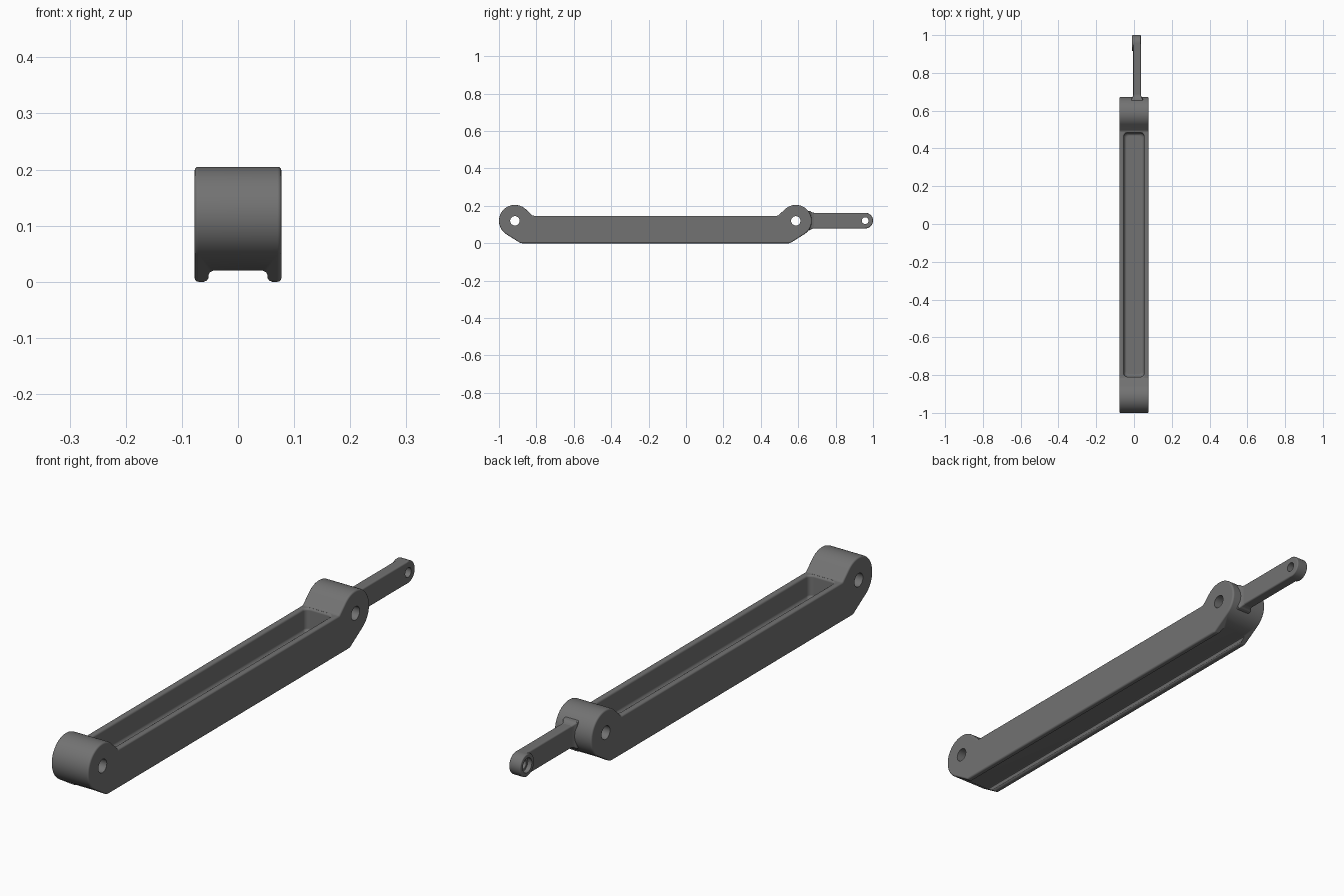
import bpy, bmesh
from math import sin, cos, pi, atan2, acos, hypot, radians

if "Cube" in bpy.data.objects:
    bpy.data.objects.remove(bpy.data.objects["Cube"])

MID = -0.164   # y of the middle of the main link

dark = bpy.data.materials.new("dark_grey")
dark.diffuse_color = (0.17, 0.17, 0.17, 1)
dark.use_nodes = True
dark.node_tree.nodes["Principled BSDF"].inputs["Base Color"].default_value = dark.diffuse_color


def loft(name, rings):
    """Skin a list of equal-length closed rings and cap both ends."""
    bm = bmesh.new()
    loops = [[bm.verts.new(p) for p in ring] for ring in rings]
    n = len(loops[0])
    for a, b in zip(loops, loops[1:]):
        for i in range(n):
            j = (i + 1) % n
            bm.faces.new((a[i], a[j], b[j], b[i]))
    bm.faces.new(loops[0][::-1])
    bm.faces.new(loops[-1])
    bmesh.ops.recalc_face_normals(bm, faces=bm.faces)
    me = bpy.data.meshes.new(name)
    bm.to_mesh(me)
    bm.free()
    me.materials.append(dark)
    ob = bpy.data.objects.new(name, me)
    bpy.context.collection.objects.link(ob)
    return ob


def extrude_x(name, profile, x0, x1):
    return loft(name, [[(x, y, z) for y, z in profile] for x in (x0, x1)])


def arc(cy, cz, r, a0, a1, n):
    return [(cy + r * cos(a0 + (a1 - a0) * i / n),
             cz + r * sin(a0 + (a1 - a0) * i / n)) for i in range(n + 1)]


def disc(name, y, z, r, x0, x1, n=48):
    return extrude_x(name, arc(y, z, r, 0, 2 * pi, n)[:-1], x0, x1)


def rounded_rect(cx, cy, hx, hy, r, n=6):
    pts = []
    for k, (sx, sy) in enumerate(((1, 1), (-1, 1), (-1, -1), (1, -1))):
        pts += arc(cx + sx * (hx - r), cy + sy * (hy - r), r,
                   k * pi / 2, (k + 1) * pi / 2, n)
    return pts


def finish(ob, bevel, cutters):
    """Round the edges, subtract the cutters, shade smooth."""
    bpy.ops.object.select_all(action='DESELECT')
    bpy.context.view_layer.objects.active = ob
    ob.select_set(True)
    if bevel:
        m = ob.modifiers.new("round", 'BEVEL')
        m.width, m.segments, m.angle_limit = bevel, 3, radians(25)
        bpy.ops.object.modifier_apply(modifier=m.name)
    for c in cutters:
        c.hide_render = True
        m = ob.modifiers.new("cut", 'BOOLEAN')
        m.operation, m.solver, m.object = 'DIFFERENCE', 'EXACT', c
        bpy.ops.object.modifier_apply(modifier=m.name)
    bpy.ops.object.shade_smooth_by_angle(angle=radians(35))
    # keep the big flat faces evenly shaded
    m = ob.modifiers.new("flat_faces", 'WEIGHTED_NORMAL')
    m.keep_sharp = True
    bpy.ops.object.modifier_apply(modifier=m.name)


# Main link: half profile with a round end boss, mirrored about the middle
BY, BZ, BR = 0.751, 0.12, 0.085


def tangent_angle(y, z, side):
    dy, dz = y - BY, z - BZ
    return atan2(dz, dy) + side * acos(BR / hypot(dy, dz))


low, high = (0.72, 0.0), (0.656, 0.147)
half = [low] + arc(BY, BZ, BR, tangent_angle(*low, 1),
                   tangent_angle(*high, -1), 36) + [high]
profile = [(MID + y, z) for y, z in half] + [(MID - y, z) for y, z in half[::-1]]
link = extrude_x("link_body", profile, -0.0775, 0.0775)

# Top pocket with filleted floor and softened rim
pocket = loft("pocket_cutter", [
    [(x, y, z) for x, y in rounded_rect(0, MID, 0.053 - d, 0.645 - d, 0.018)]
    for z, d in ((0.060, 0.014), (0.061, 0.009), (0.064, 0.005), (0.068, 0.002),
                 (0.073, 0), (0.139, 0), (0.144, -0.002), (0.147, -0.006),
                 (0.165, -0.006))])

# Shallow channel along the underside
side = [(0.068, -0.01), (0.061, 0.0), (0.056, 0.002), (0.053, 0.006),
        (0.053, 0.011), (0.050, 0.017), (0.044, 0.020)]
section = side + [(-x, z) for x, z in side[::-1]]
channel = loft("channel_cutter", [[(x, y, z) for x, z in section] for y in (-1.1, 0.8)])

holes = [disc("pin_hole_cutter", MID + s * BY, BZ, 0.025, -0.2, 0.2) for s in (-1, 1)]
finish(link, 0.007, [pocket, channel] + holes)

# Tail arm, its end eye and the flared neck that joins it to the link
EY, EZ, ER = 0.958, 0.121, 0.042
arm = extrude_x("tail_arm", [(0.635, EZ - ER)] + arc(EY, EZ, ER, -pi / 2, pi / 2, 24)
                + [(0.635, EZ + ER)], -0.004, 0.037)
eye = disc("tail_eye", EY, EZ, ER, -0.011, 0.0365)
neck = loft("tail_neck", [
    [(x, y, z) for x, z in rounded_rect(0.0165, EZ, 0.0205 + d, ER + d, 0.006)]
    for y, d in ((0.635, 0.012), (0.664, 0.009), (0.669, 0.005),
                 (0.676, 0.0015), (0.688, -0.0005))])
eye_hole = disc("eye_hole_cutter", EY, EZ, 0.018, -0.1, 0.1)
counterbore = disc("counterbore_cutter", EY, EZ, 0.027, -0.1, 0.006)
finish(arm, 0.006, [eye_hole, counterbore])
finish(eye, 0.004, [eye_hole, counterbore])
finish(neck, 0, [])

for c in [pocket, channel, eye_hole, counterbore] + holes:
    bpy.data.objects.remove(c)
